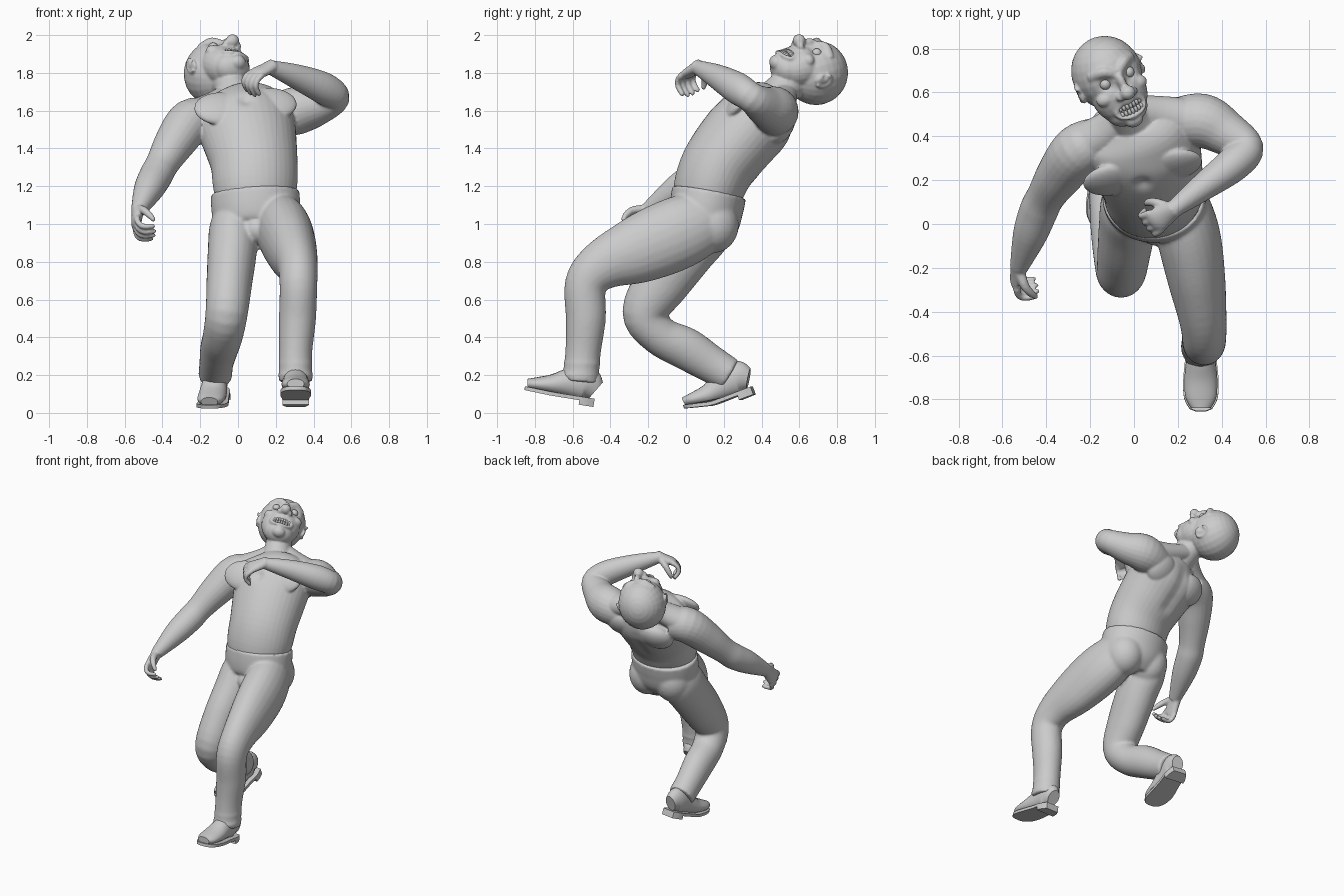
import bpy, bmesh, math
from mathutils import Vector, Matrix

if "Cube" in bpy.data.objects:
    bpy.data.objects.remove(bpy.data.objects["Cube"])


def catmull(rows, steps=5):
    """Smoothly interpolated rows of (x, y, z, half width, half depth)."""
    out = []
    for i in range(len(rows) - 1):
        p = [Vector(rows[min(max(i + k, 0), len(rows) - 1)]) for k in (-1, 0, 1, 2)]
        for s in range(steps):
            t = s / steps
            out.append(0.5 * (2 * p[1] + (p[2] - p[0]) * t
                              + (2 * p[0] - 5 * p[1] + 4 * p[2] - p[3]) * t * t
                              + (3 * p[1] - p[0] - 3 * p[2] + p[3]) * t ** 3))
    return out + [Vector(rows[-1])]


def loft(bm, rows, side=(1, 0, 0), n=24, M=Matrix()):
    """Closed tube of elliptical sections along a path."""
    rows, rings = catmull(rows), []
    c = [Vector(r[:3]) for r in rows]
    for i, r in enumerate(rows):
        t = (c[min(i + 1, len(c) - 1)] - c[max(i - 1, 0)]).normalized()
        s = Vector(side)
        s = (s - t * s.dot(t)).normalized()
        d = t.cross(s)
        rings.append([bm.verts.new(M @ (c[i] + s * r[3] * math.cos(a) + d * r[4] * math.sin(a)))
                      for a in (2 * math.pi * k / n for k in range(n))])
    for A, B in zip(rings, rings[1:]):
        for k in range(n):
            bm.faces.new((A[k], A[(k + 1) % n], B[(k + 1) % n], B[k]))
    bm.faces.new(rings[0][::-1])
    bm.faces.new(rings[-1])


def blob(bm, p, r, M=Matrix()):
    bmesh.ops.create_uvsphere(bm, u_segments=24, v_segments=14, radius=1,
                              matrix=M @ Matrix.Translation(p) @ Matrix.Diagonal((*r, 1)))


def to_object(bm, name):
    bmesh.ops.recalc_face_normals(bm, faces=bm.faces[:])
    me = bpy.data.meshes.new(name)
    bm.to_mesh(me)
    bm.free()
    ob = bpy.data.objects.new(name, me)
    bpy.context.collection.objects.link(ob)
    for f in me.polygons:
        f.use_smooth = True
    return ob


def fuse(bm, name, voxel, smooth):
    """Merge overlapping volumes into one smooth skin."""
    ob = to_object(bm, name)
    m = ob.modifiers.new("fuse", 'REMESH')
    m.mode, m.voxel_size = 'VOXEL', voxel
    m = ob.modifiers.new("soften", 'SMOOTH')
    m.factor, m.iterations = 0.5, smooth
    dg = bpy.context.evaluated_depsgraph_get()
    me = bpy.data.meshes.new_from_object(ob.evaluated_get(dg))
    ob.modifiers.clear()
    ob.data = me
    for f in me.polygons:
        f.use_smooth = True
    return ob


def dent(ob, p, push, size):
    """Soft sculpt stroke."""
    p, push = Vector(p), Vector(push)
    for v in ob.data.vertices:
        d = (v.co - p).length / size
        if d < 2.5:
            v.co += push * math.exp(-d * d)


def frame(origin, x, y):
    """Matrix from an origin, an x axis and an approximate y axis."""
    x = Vector(x).normalized()
    z = x.cross(Vector(y)).normalized()
    y = z.cross(x)
    return Matrix.Translation(origin) @ Matrix((x, y, z)).transposed().to_4x4()


def hand(bm, wrist, fwd, curl, thumb):
    """Local x along the hand, y towards the palm, z across the knuckles."""
    M = frame(wrist, fwd, curl) @ Matrix.Scale(1.12, 4)
    loft(bm, [(-.02, 0, 0, .036, .033), (.03, 0, 0, .045, .027), (.075, 0, 0, .052, .024),
              (.1, .006, 0, .046, .018)], (0, 0, 1), 16, M)
    for i in range(4):
        z = (i - 1.5) * .031
        k = 1 - .09 * abs(i - 1.6)
        loft(bm, [(.08, 0, z * .9, .015, .015), (.08 + .042 * k, .012, z, .014, .014),
                  (.08 + .06 * k, .045 * k, z, .0135, .0135),
                  (.08 + .05 * k, .09 * k, z, .012, .012),
                  (.08 + .042 * k, .1 * k, z, .007, .007)], (0, 0, 1), 10, M)
    loft(bm, [(.01, .01, thumb * .025, .022, .022), (.045, .03, thumb * .06, .019, .019),
              (.08, .06, thumb * .07, .016, .016), (.105, .085, thumb * .065, .01, .01)],
         (0, 1, 0), 10, M)


# ---- skin: torso, neck, arms, hands and head ----
bm = bmesh.new()
SIDE = (.97, .2, .04)
loft(bm, [(.09, .10, 1.08, .2, .17), (.09, .125, 1.2, .224, .188), (.085, .178, 1.32, .232, .198),
          (.06, .28, 1.45, .252, .21), (.035, .37, 1.55, .265, .207), (.02, .43, 1.62, .23, .17),
          (.0, .475, 1.665, .13, .11)], SIDE, 40)
loft(bm, [(.02, .43, 1.62, .12, .11), (-.02, .49, 1.69, .095, .095), (-.05, .55, 1.745, .085, .09),
          (-.1, .63, 1.78, .09, .09)], SIDE)
# neck muscles down to the shoulders
for rows in ([(-.03, .53, 1.7, .06, .06), (.12, .5, 1.65, .085, .07), (.28, .47, 1.615, .1, .09)],
             [(-.03, .53, 1.7, .06, .06), (-.12, .43, 1.635, .085, .07), (-.23, .36, 1.57, .1, .09)]):
    loft(bm, rows, (0, 1, 0))
# chest muscles and shoulder blades
for p, r in (((.16, .265, 1.635), (.155, .042, .105)), ((-.09, .205, 1.61), (.145, .042, .105)),
             ((.17, .49, 1.51), (.12, .07, .11)), ((-.08, .46, 1.46), (.12, .07, .11))):
    blob(bm, (0, 0, 0), r, frame(p, SIDE, (0, .8, -.6)))
loft(bm, [(.18, .46, 1.57, .11, .11), (.31, .47, 1.6, .127, .125), (.42, .415, 1.625, .104, .104),
          (.512, .345, 1.67, .08, .08), (.45, .27, 1.72, .085, .08), (.31, .165, 1.78, .066, .062),
          (.17, .06, 1.83, .038, .038)], (0, 0, 1))
loft(bm, [(-.15, .38, 1.55, .11, .11), (-.25, .335, 1.54, .122, .122), (-.335, .23, 1.43, .108, .108),
          (-.4, .13, 1.32, .088, .088), (-.435, .06, 1.255, .088, .088), (-.475, -.05, 1.18, .078, .078),
          (-.525, -.2, 1.075, .042, .042)], (1, -.6, 0))
hand(bm, (.17, .06, 1.83), (-.75, -.5, -.35), (.1, .3, -.95), -1)
hand(bm, (-.53, -.2, 1.07), (-.1, -.65, -.75), (.95, 0, -.1), 1)

# head in its own frame: x across, -y out of the face, z to the crown
H = frame((-.125, .69, 1.8), (.86, .44, -.25), (-.34, .1, -.93))
blob(bm, (0, 0, 0), (.16, .172, .17), H)
blob(bm, (0, -.06, -.09), (.132, .115, .15), H)
blob(bm, (0, -.07, -.18), (.1, .085, .072), H)
blob(bm, (0, -.115, -.225), (.045, .04, .035), H)
blob(bm, (0, -.168, -.03), (.022, .033, .05), H)
blob(bm, (0, -.2, -.078), (.036, .036, .034), H)
for s in (-1, 1):
    blob(bm, (s * .032, -.178, -.088), (.022, .025, .02), H)
    loft(bm, [(s * .012, -.166, .018, .02, .012), (s * .06, -.154, .045, .024, .016),
              (s * .115, -.105, .04, .02, .012)], (0, 0, 1), 12, H)      # brow
    blob(bm, (s * .08, -.115, -.08), (.05, .038, .036), H)               # cheek
    E = H @ Matrix.Translation((s * .155, -.01, -.035)) @ Matrix.Rotation(s * .3, 4, 'Z')
    blob(bm, (0, 0, 0), (.014, .034, .045), E)                           # ear
    loft(bm, [(s * .008, .034 * math.sin(a), .044 * math.cos(a), .01, .01)
              for a in (k * .6 - .9 for k in range(7))], (1, 0, 0), 10, E)
loft(bm, [(.07 * math.cos(a), -.16 + 4 * (.07 * math.cos(a)) ** 2, -.16 + .038 * math.sin(a),
           .013, .013) for a in (math.pi * k / 6 for k in range(13))], (0, 1, 0), 10, H)  # lips
skin = fuse(bm, "upper_body_skin", .0068, 5)
R = H.to_3x3()
for s in (-1, 1):
    dent(skin, H @ Vector((s * .062, -.15, -.012)), R @ Vector((0, .026, 0)), .028)
    dent(skin, H @ Vector((s * .03, -.17, -.16)), R @ Vector((0, .022, 0)), .022)
    dent(skin, H @ Vector((s * .168, -.03, -.025)), R @ Vector((-s * .01, 0, 0)), .016)
# furrow down the back and between the chest muscles
for i in range(5):
    dent(skin, (.06 - .01 * i, .41 + .045 * i, 1.3 + .055 * i), (0, -.01, .007), .045)
dent(skin, (.04, .18, 1.66), (0, .012, -.01), .035)

# ---- eyes ----
bm = bmesh.new()
for s in (-1, 1):
    blob(bm, (s * .062, -.13, -.012), (.026, .026, .026), H)
to_object(bm, "eyes")

# ---- teeth ----
bm = bmesh.new()
for row in (-1, 1):
    for k in range(7):
        x = (k - 3) * .0165
        h = .018 - .0015 * abs(k - 3)
        blob(bm, (x, -.158 + 4 * x * x, -.16 + row * .014), (.0085, .01, h), H)
to_object(bm, "teeth")

# ---- trousers ----
bm = bmesh.new()
loft(bm, [(.09, .123, 1.168, .234, .198), (.095, .108, 1.08, .236, .195), (.1, .1, 1.0, .22, .18),
          (.1, .08, .92, .15, .13)], (1, 0, 0), 40)
loft(bm, [(.18, .15, 1.06, .1, .11), (.215, .08, 1.01, .13, .17), (.25, -.06, .945, .145, .193),
          (.285, -.25, .865, .132, .18), (.315, -.44, .783, .108, .135), (.32, -.53, .68, .1, .112),
          (.315, -.53, .5, .098, .106), (.305, -.545, .32, .088, .094), (.305, -.56, .165, .09, .098)])
loft(bm, [(.0, .13, 1.07, .1, .11), (-.025, .09, .98, .125, .16), (-.03, .0, .86, .13, .155),
          (-.045, -.12, .7, .122, .147), (-.06, -.218, .53, .112, .12), (-.08, -.14, .41, .106, .105),
          (-.1, .0, .34, .1, .112), (-.115, .13, .26, .09, .1), (-.12, .23, .2, .09, .092)])
blob(bm, (.1, -.03, .97), (.07, .07, .07))
# seat
for x in (.0, .205):
    blob(bm, (x, .14, .995), (.13, .14, .15))
# cuff folds
for p, r in (((.305, -.56, .2), (.094, .103, .02)), ((.305, -.55, .26), (.092, .099, .025))):
    blob(bm, p, r)
fuse(bm, "trousers", .0095, 9)


# ---- shoes ----
def shoe(name, loc, pitch, yaw, bend):
    bm = bmesh.new()
    rows = [(0, .185, .07, .042, .055), (0, .13, .098, .062, .09), (0, .05, .09, .066, .08),
            (0, -.05, .064, .075, .052), (0, -.13, .048, .07, .036), (0, -.178, .04, .045, .026)]
    loft(bm, rows, (1, 0, 0), 20)
    edge = [(r[3] + .006, r[1]) for r in catmull(rows, 3)] + [(.022, -.19)]
    ring = edge + [(-x, y) for x, y in reversed(edge)]
    for outline, lo, hi in ((ring, .004, .024),
                            ([p for p in ring if p[1] > .09], -.02, .006)):  # sole, heel
        f = bm.faces.new([bm.verts.new((x, y, lo)) for x, y in outline])
        top = bmesh.ops.extrude_face_region(bm, geom=[f])["geom"]
        bmesh.ops.translate(bm, vec=(0, 0, hi - lo),
                            verts=[g for g in top if isinstance(g, bmesh.types.BMVert)])
    for v in bm.verts:                                   # toes flex upwards
        v.co.z += bend * max(0, -.04 - v.co.y)
    ob = to_object(bm, name)
    ob.matrix_world = (Matrix.Translation(loc) @ Matrix.Rotation(yaw, 4, 'Z')
                       @ Matrix.Rotation(pitch, 4, 'X'))
    bpy.ops.object.select_all(action='DESELECT')
    ob.select_set(True)
    bpy.context.view_layer.objects.active = ob
    bpy.ops.object.shade_smooth_by_angle(angle=math.radians(40))


shoe("front_shoe", (.305, -.67, .08), math.radians(-9), 0, .05)
shoe("rear_shoe", (-.125, .185, .05), math.radians(21), math.radians(-8), .27)
